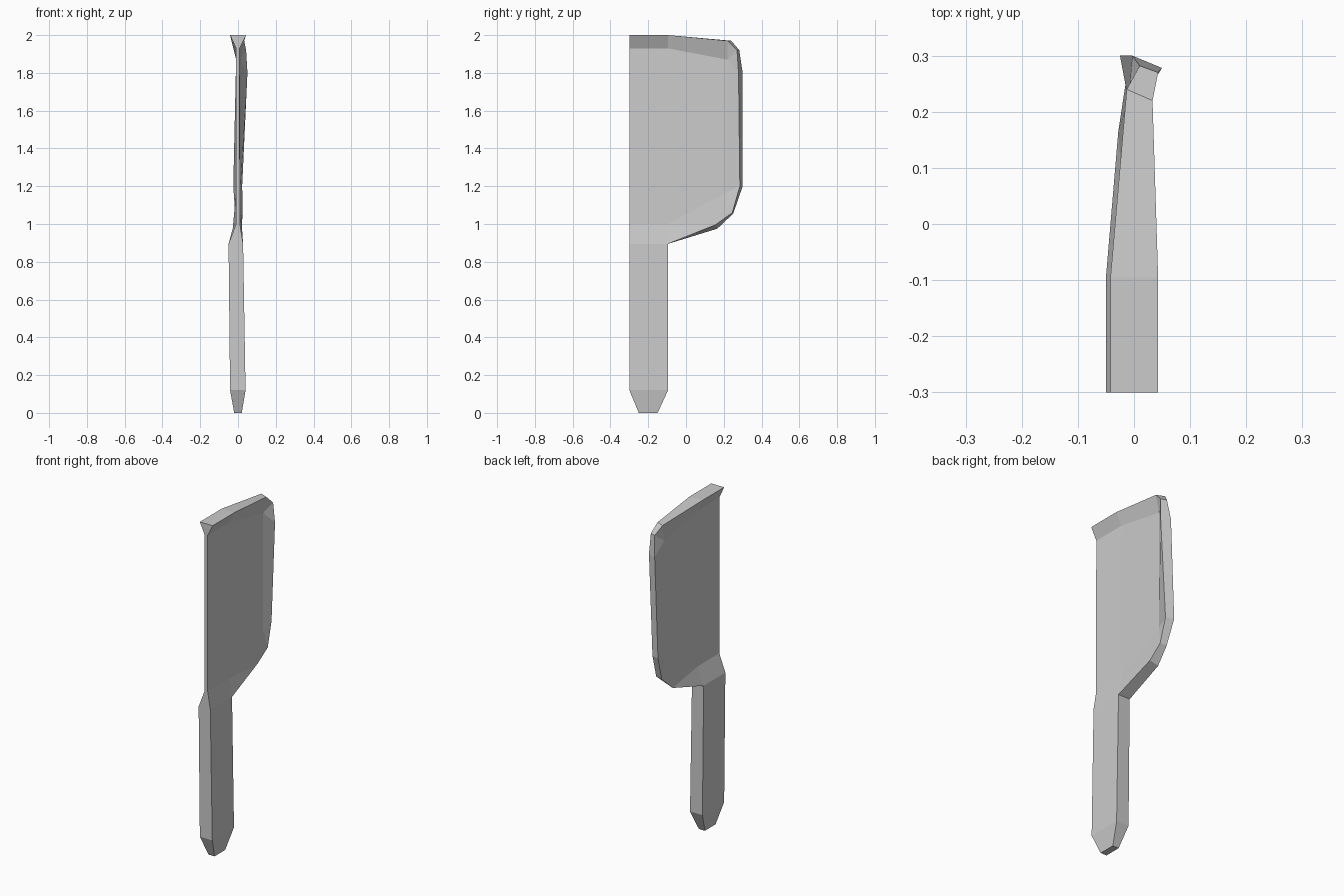
import bpy, bmesh

if "Cube" in bpy.data.objects:
    bpy.data.objects.remove(bpy.data.objects["Cube"])

# Control points: name -> (x, y, z) on the left face, (x, y, z) on the right face
def straight(y, z, xl, xr):
    return (xl, y, z), (xr, y, z)

pts = {}
# Handle, blade root and top flare: a straight strip of cross-sections
#          z     y back  y front  x left  x right
for name, z, y0, y1, xl, xr in (
        ("a", 0.00, -0.25, -0.15, -0.02, 0.02),
        ("b", 0.12, -0.30, -0.095, -0.042, 0.04),
        ("c", 0.895, -0.30, -0.095, -0.05, 0.027),
        ("d", 1.00, -0.30, -0.095, -0.01, 0.01),
        ("e", 1.93, -0.30, -0.095, -0.01, 0.008),
        ("f", 2.00, -0.30, -0.095, -0.042, 0.043)):
    pts[name + "0"] = straight(y0, z, xl, xr)
    pts[name + "1"] = straight(y1, z, xl, xr)

# Corners of the thin blade panel
pts["g"] = straight(0.22, 1.87, -0.01, 0.012)
pts["h"] = straight(0.22, 1.17, -0.01, 0.012)

# Thicker, slightly twisted rim around the blade
pts["k1"] = (-0.028, 0.165, 0.975), (0.02, 0.155, 0.995)
pts["k2"] = (-0.015, 0.25, 1.055), (0.025, 0.245, 1.06)
pts["k3"] = (-0.025, 0.30, 1.20), (0.022, 0.285, 1.20)
pts["k4"] = (-0.003, 0.30, 1.80), (0.05, 0.278, 1.80)
pts["k5"] = (0.01, 0.282, 1.92), (0.043, 0.27, 1.92)
pts["k6"] = (-0.013, 0.24, 1.97), (0.033, 0.22, 1.97)

side_faces = ["a0 a1 b1 b0", "b0 b1 c1 c0", "c0 c1 d1 d0", "d0 d1 e1 e0",
              "e0 e1 f1 f0", "d1 h g e1", "e1 g k6 f1", "g k5 k6", "g k4 k5",
              "h k3 k4 g", "h k2 k3", "d1 k1 k2 h", "c1 k1 d1"]
outline = "a0 a1 b1 c1 k1 k2 k3 k4 k5 k6 f1 f0 e0 d0 c0 b0".split()

bm = bmesh.new()
verts = {n: [bm.verts.new(p) for p in pair] for n, pair in pts.items()}

# Left and right sides
for names in side_faces:
    ns = names.split()
    bm.faces.new([verts[n][1] for n in ns])
    bm.faces.new([verts[n][0] for n in reversed(ns)])

# Edge band joining the two sides
for m, n in zip(outline, outline[1:] + outline[:1]):
    bm.faces.new((verts[m][0], verts[n][0], verts[n][1], verts[m][1]))

bmesh.ops.recalc_face_normals(bm, faces=bm.faces)
mesh = bpy.data.meshes.new("cleaver")
bm.to_mesh(mesh)
bm.free()
bpy.context.collection.objects.link(bpy.data.objects.new("cleaver", mesh))
